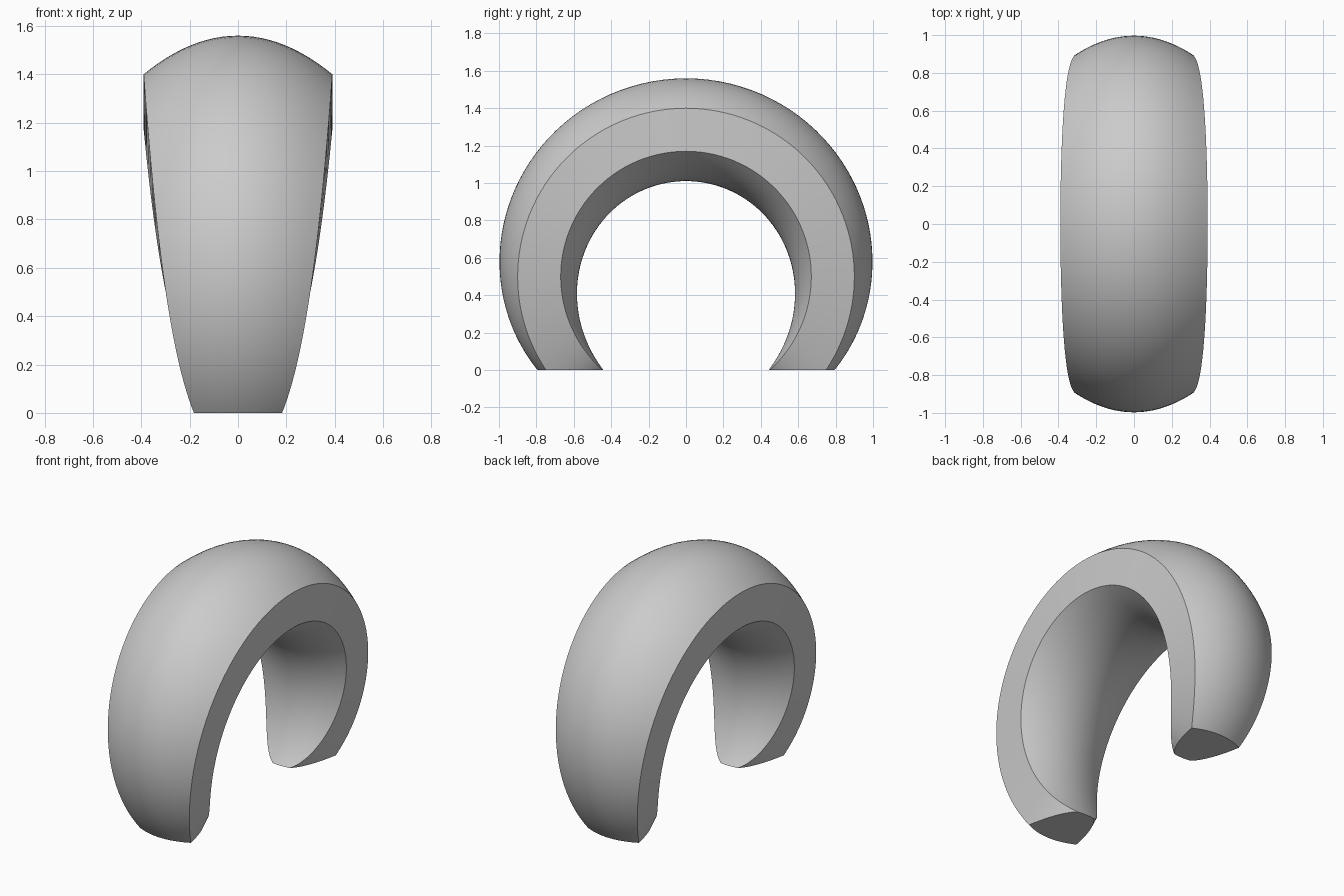
import bpy, bmesh, math

cube = bpy.data.objects.get("Cube")
if cube:
    bpy.data.objects.remove(cube, do_unlink=True)

CENTRE_Z = 0.5               # height of the arch centre
R_OUT, R_IN = 0.90, 0.67     # radii of the rim edges
HALF_WIDTH = 0.39            # half width at the crown
END_ANGLE = math.radians(140)
CROWNING = 1.05              # bulge grows with the square of the width
STEPS, ACROSS = 128, 24

# Plain grey material
grey = bpy.data.materials.new("plain grey")
grey.use_nodes = True
colour = (0.6, 0.6, 0.6, 1)
grey.diffuse_color = colour
grey.node_tree.nodes["Principled BSDF"].inputs["Base Color"].default_value = colour


def section(bm, u):
    """One closed cross-section: bulged outer arc, then bulged inner arc."""
    angle = END_ANGLE * math.sin(u)
    w = HALF_WIDTH * math.cos(u)
    ring = []
    for radius, side in ((R_OUT, 1), (R_IN, -1)):
        for i in range(ACROSS + 1):
            x = side * w * (2 * i / ACROSS - 1)
            r = radius + side * CROWNING * (w * w - x * x)
            ring.append(bm.verts.new((x, r * math.sin(angle),
                                      CENTRE_Z + r * math.cos(angle))))
    return ring


# Sweep the tapering section around the arch
bm = bmesh.new()
limit = math.radians(85)
rings = [section(bm, limit * (2 * s / STEPS - 1)) for s in range(STEPS + 1)]
for a, b in zip(rings, rings[1:]):
    for i in range(len(a)):
        j = (i + 1) % len(a)
        bm.faces.new((a[i], a[j], b[j], b[i]))
bm.faces.new(rings[0])
bm.faces.new(rings[-1])

# Cut the two feet flat on the ground and cap them
cut = bmesh.ops.bisect_plane(bm, geom=bm.verts[:] + bm.edges[:] + bm.faces[:],
                             dist=1e-5, plane_co=(0, 0, 0), plane_no=(0, 0, 1),
                             clear_inner=True)
rim = [e for e in bm.edges if e.is_boundary]
bmesh.ops.holes_fill(bm, edges=rim, sides=0)
bmesh.ops.recalc_face_normals(bm, faces=bm.faces[:])

mesh = bpy.data.meshes.new("arched_band")
bm.to_mesh(mesh)
bm.free()
mesh.materials.append(grey)
band = bpy.data.objects.new("arched_band", mesh)
bpy.context.collection.objects.link(band)

# Smooth surfaces with crisp rims
bpy.ops.object.select_all(action="DESELECT")
band.select_set(True)
bpy.context.view_layer.objects.active = band
bpy.ops.object.shade_smooth_by_angle(angle=math.radians(30))
